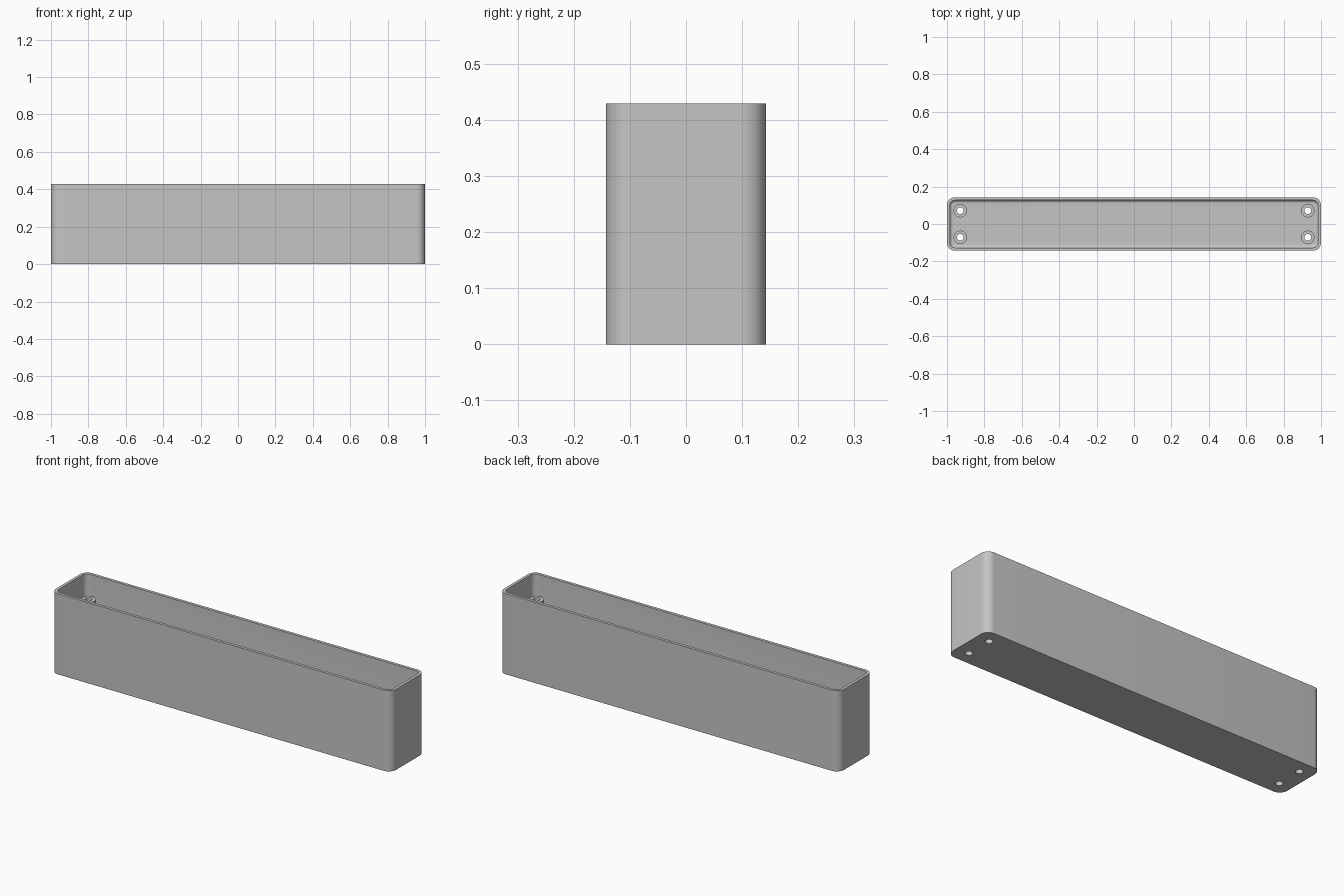
import bpy, bmesh, math

cube = bpy.data.objects.get("Cube")
if cube:
    bpy.data.objects.remove(cube, do_unlink=True)

HALF_X, HALF_Y, HEIGHT = 1.0, 0.143, 0.429
CORNER, WALL, FLOOR, FILLET = 0.043, 0.016, 0.026, 0.015
POST_X, POST_Y, POST_R, HOLE_R, POST_TOP = 0.929, 0.0714, 0.036, 0.018, 0.325

grey = bpy.data.materials.new("plain grey")
grey.use_nodes = True
colour = (0.56, 0.56, 0.56, 1)
grey.diffuse_color = colour
grey.node_tree.nodes["Principled BSDF"].inputs["Base Color"].default_value = colour


def make_object(name, bm):
    bmesh.ops.recalc_face_normals(bm, faces=bm.faces)
    mesh = bpy.data.meshes.new(name)
    bm.to_mesh(mesh)
    bm.free()
    mesh.materials.append(grey)
    obj = bpy.data.objects.new(name, mesh)
    bpy.context.collection.objects.link(obj)
    return obj


def smooth(obj):
    bpy.ops.object.select_all(action='DESELECT')
    obj.select_set(True)
    bpy.context.view_layer.objects.active = obj
    bpy.ops.object.shade_smooth_by_angle(angle=math.radians(35))


def rounded_ring(bm, inset, z, steps=10):
    """Rounded rectangle of vertices, inset from the outer outline."""
    r = max(CORNER - inset, 0.004)
    cx, cy = HALF_X - inset - r, HALF_Y - inset - r
    ring = []
    for q, (sx, sy) in enumerate([(1, 1), (-1, 1), (-1, -1), (1, -1)]):
        for i in range(steps + 1):
            a = (q + i / steps) * math.pi / 2
            ring.append(bm.verts.new((sx * cx + r * math.cos(a),
                                      sy * cy + r * math.sin(a), z)))
    return ring


def bridge(bm, a, b):
    for i in range(len(a)):
        j = (i + 1) % len(a)
        bm.faces.new((a[i], a[j], b[j], b[i]))


def circle(bm, x, y, z, r, n=32):
    return [bm.verts.new((x + r * math.cos(2 * math.pi * i / n),
                          y + r * math.sin(2 * math.pi * i / n), z)) for i in range(n)]


# Open box: outer wall, rim, inner wall, fillet down to the floor
bm = bmesh.new()
section = [(0, 0), (0, HEIGHT), (WALL, HEIGHT)]
for k in range(6):
    a = k / 5 * math.pi / 2
    section.append((WALL + FILLET * (1 - math.cos(a)), FLOOR + FILLET * (1 - math.sin(a))))
rings = [rounded_ring(bm, inset, z) for inset, z in section]
for lower, upper in zip(rings, rings[1:]):
    bridge(bm, lower, upper)
bm.faces.new(rings[0])
bm.faces.new(rings[-1])
box = make_object("box_body", bm)

spots = [(sx * POST_X, sy * POST_Y) for sx in (1, -1) for sy in (1, -1)]

# Screw holes through the floor
bm = bmesh.new()
for x, y in spots:
    low, high = circle(bm, x, y, -0.05, HOLE_R), circle(bm, x, y, 0.1, HOLE_R)
    bridge(bm, low, high)
    bm.faces.new(low)
    bm.faces.new(high)
cutter = make_object("hole_cutter", bm)
cutter.hide_render = True
mod = box.modifiers.new("holes", 'BOOLEAN')
mod.operation, mod.solver, mod.object = 'DIFFERENCE', 'EXACT', cutter
bpy.ops.object.select_all(action='DESELECT')
box.select_set(True)
bpy.context.view_layer.objects.active = box
bpy.ops.object.modifier_apply(modifier=mod.name)
bpy.data.objects.remove(cutter, do_unlink=True)
smooth(box)

# Hollow screw posts in the corners
for n, (x, y) in enumerate(spots):
    bm = bmesh.new()
    tube = [circle(bm, x, y, z, r) for r, z in
            ((POST_R, FLOOR), (POST_R, POST_TOP), (HOLE_R, POST_TOP), (HOLE_R, FLOOR))]
    for a, b in zip(tube, tube[1:] + tube[:1]):
        bridge(bm, a, b)
    smooth(make_object(f"screw_post_{n + 1}", bm))
